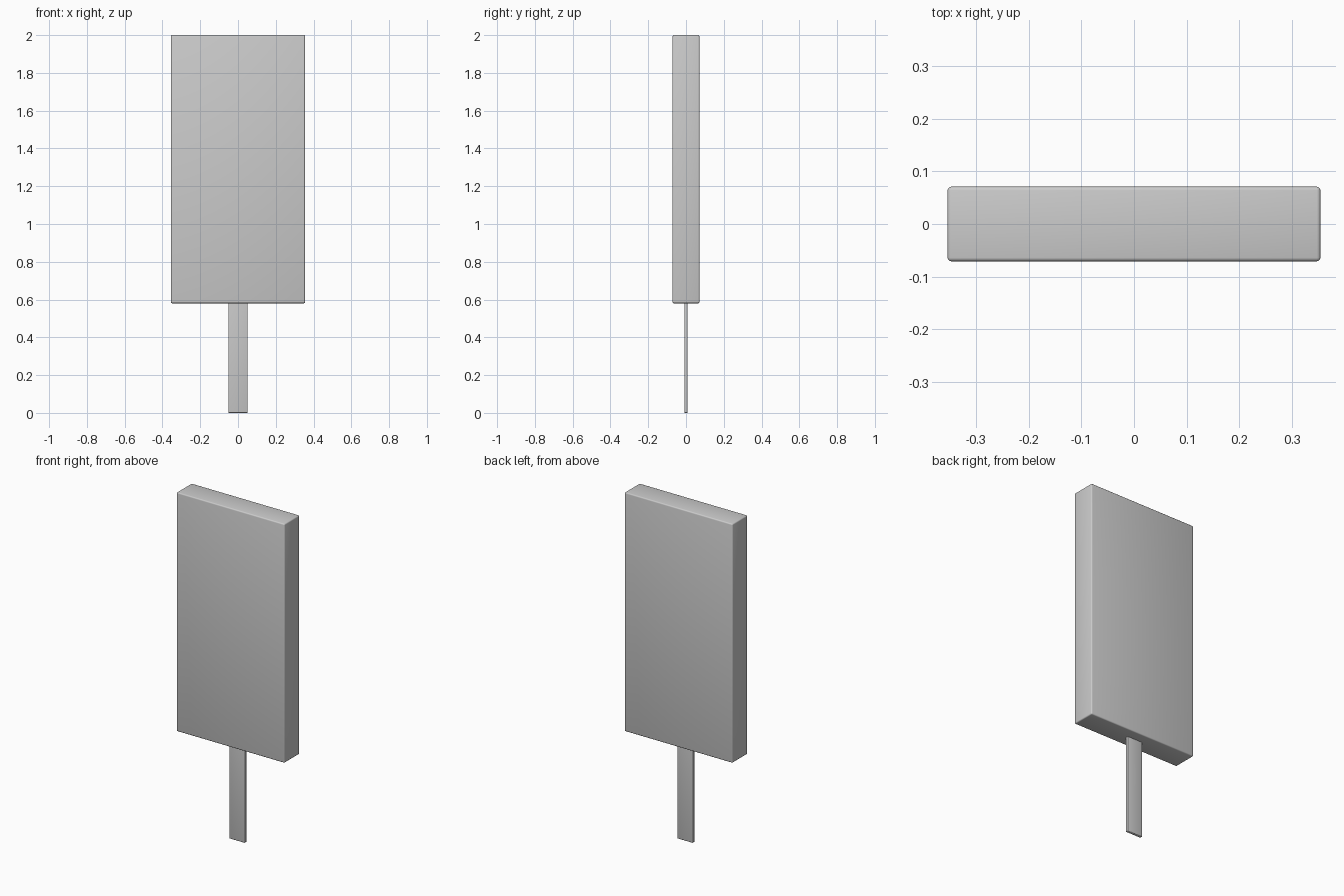
import bpy

if "Cube" in bpy.data.objects:
    bpy.data.objects.remove(bpy.data.objects["Cube"])


def rounded_box(name, size, z_bottom, radius):
    """Box with softly rounded edges, standing at z_bottom."""
    bpy.ops.mesh.primitive_cube_add(size=1, location=(0, 0, z_bottom + size[2] / 2))
    obj = bpy.context.object
    obj.name = name
    obj.scale = size
    bpy.ops.object.transform_apply(location=False, rotation=False, scale=True)
    bevel = obj.modifiers.new("soft_edges", 'BEVEL')
    bevel.width = radius
    bevel.segments = 3
    bpy.ops.object.shade_smooth()
    return obj


# Frozen block
rounded_box("ice_block", (0.71, 0.142, 1.42), 0.58, 0.007)

# Flat stick, running up into the block
rounded_box("stick", (0.102, 0.018, 0.88), 0.0, 0.004)
